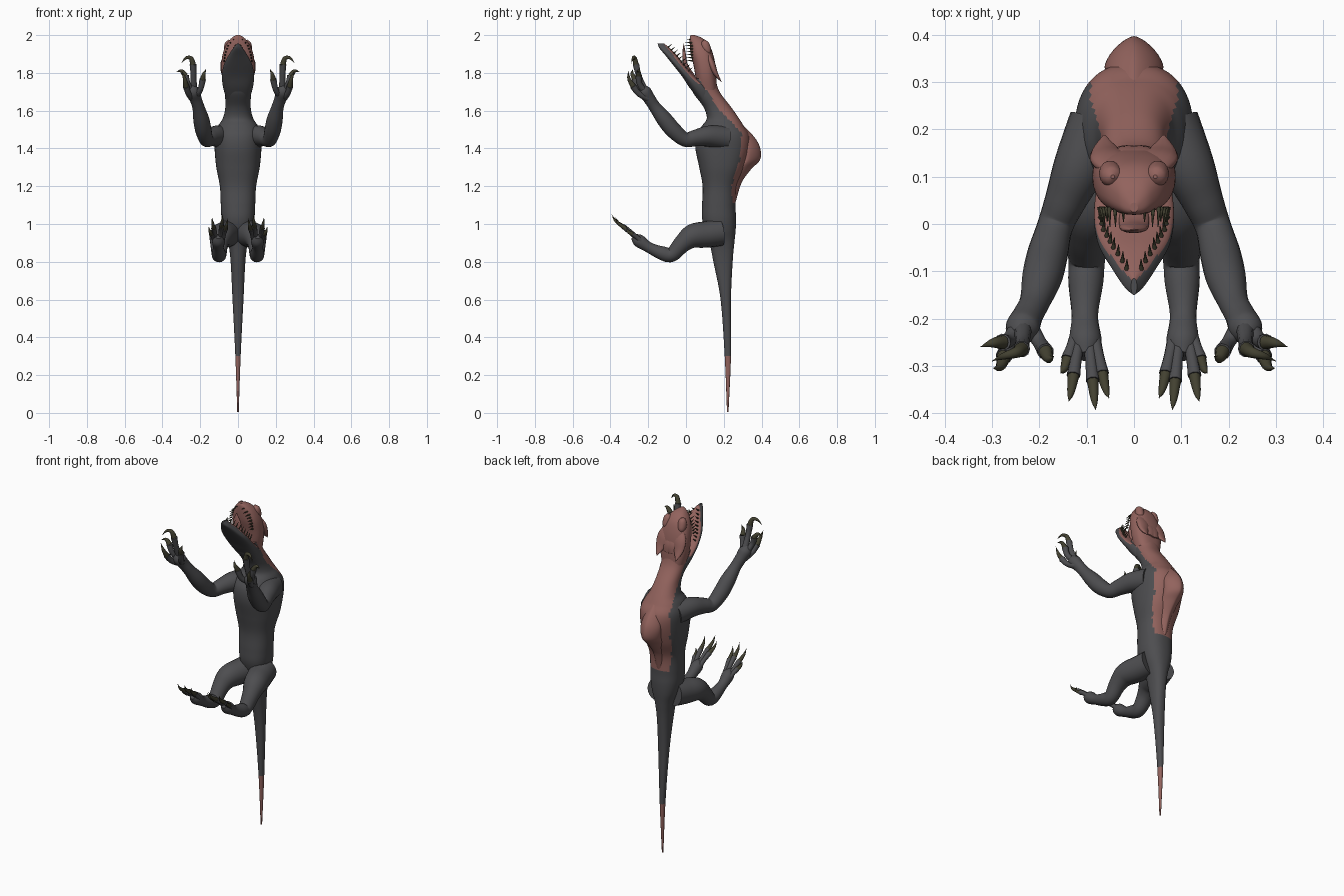
import bpy, bmesh, math
from mathutils import Vector

if "Cube" in bpy.data.objects:
    bpy.data.objects.remove(bpy.data.objects["Cube"])

def material(name, rgb):
    m = bpy.data.materials.new(name)
    m.diffuse_color = (*rgb, 1)
    m.use_nodes = True
    m.node_tree.nodes["Principled BSDF"].inputs["Base Color"].default_value = m.diffuse_color
    return m

MATS = [material("charcoal hide", (0.075, 0.075, 0.08)),
        material("rust red hide", (0.29, 0.125, 0.11)),
        material("olive black claw", (0.055, 0.052, 0.03))]
GREY, RED, CLAW = 0, 1, 2

def smooth_path(keys, steps):
    """Catmull-Rom resampling of 4-number keys."""
    pts = [Vector(k) for k in keys]
    out = []
    for i in range(len(pts) - 1):
        p0, p1, p2 = pts[max(i - 1, 0)], pts[i], pts[i + 1]
        p3 = pts[min(i + 2, len(pts) - 1)]
        for s in range(steps):
            t = s / steps
            out.append(0.5 * (2 * p1 + (p2 - p0) * t + (2 * p0 - 5 * p1 + 4 * p2 - p3) * t * t
                              + (3 * p1 - p0 - 3 * p2 + p3) * t ** 3))
    return out + [pts[-1]]

def skin(bm, rings, mat):
    """Join rings of coordinates with quads and close both ends."""
    vs = [[bm.verts.new(c) for c in r] for r in rings]
    n = len(vs[0])
    faces = [bm.faces.new((a[j], a[(j + 1) % n], b[(j + 1) % n], b[j]))
             for a, b in zip(vs, vs[1:]) for j in range(n)]
    faces += [bm.faces.new(vs[0][::-1]), bm.faces.new(vs[-1])]
    for f in faces:
        f.material_index = mat

def loft(bm, keys, mat=GREY, power=2.2, steps=6, n=36):
    """Level sections: each key is z, front y, back y, half width."""
    rings = []
    for z, yf, yb, w in smooth_path(keys, steps):
        ring = []
        for j in range(n):
            a = 2 * math.pi * j / n
            c, s = math.cos(a), math.sin(a)
            ring.append((w * math.copysign(abs(c) ** (2 / power), c),
                         (yf + yb) / 2 + (yb - yf) / 2 * math.copysign(abs(s) ** (2 / power), s), z))
        rings.append(ring)
    skin(bm, rings, mat)

def tube(bm, keys, mat=GREY, steps=5, n=14, flat=1.0):
    """Round limb: each key is x, y, z, radius."""
    path = smooth_path(keys, steps)
    pos = [p.to_3d() for p in path]
    normal, rings = Vector((1, 0, 0.01)), []
    for i, p in enumerate(path):
        t = (pos[min(i + 1, len(pos) - 1)] - pos[max(i - 1, 0)]).normalized()
        normal = (normal - t * normal.dot(t)).normalized()
        side = t.cross(normal)
        r = max(p[3], 0.0008)
        rings.append([pos[i] + r * (normal * math.cos(2 * math.pi * j / n)
                      + side * flat * math.sin(2 * math.pi * j / n)) for j in range(n)])
    skin(bm, rings, mat)

def part(name, build, mirror=False, rule=None):
    bm = bmesh.new()
    build(bm)
    bmesh.ops.recalc_face_normals(bm, faces=bm.faces)
    bm.normal_update()
    for f in bm.faces:
        f.smooth = len(f.verts) == 4
        if rule:
            f.material_index = rule(f.calc_center_median(), f.normal)
    me = bpy.data.meshes.new(name)
    bm.to_mesh(me)
    bm.free()
    for m in MATS:
        me.materials.append(m)
    ob = bpy.data.objects.new(name, me)
    bpy.context.collection.objects.link(ob)
    if mirror:
        ob.modifiers.new("mirror", 'MIRROR').use_mirror_merge = False
    return ob

def lerp_table(table, v):
    for (a, fa), (b, fb) in zip(table, table[1:]):
        if v <= b:
            return fa + (fb - fa) * (v - a) / (b - a)
    return table[-1][1]

# Tail, torso and neck; red back and red tail tip
EDGE = [(1.1, 0.245), (1.2, 0.24), (1.34, 0.285), (1.48, 0.295), (1.53, 0.25), (1.6, 0.18), (1.78, 0.06)]
def body_colour(c, n):
    if c.z < 0.31:
        return RED
    return RED if c.z > 1.11 and c.y > lerp_table(EDGE, c.z) else GREY

part("body", lambda bm: loft(bm, [
    (0.005, .217, .225, .004), (.3, .205, .238, .014), (.6, .183, .238, .029), (.8, .145, .247, .039),
    (.9, .125, .256, .052), (.97, .10, .263, .075), (1.03, .085, .265, .087), (1.1, .085, .262, .091),
    (1.2, .088, .268, .096), (1.3, .07, .31, .115), (1.4, .05, .338, .124), (1.47, .055, .335, .124),
    (1.52, .085, .305, .105), (1.56, .11, .28, .08), (1.62, .092, .238, .067), (1.7, .035, .178, .07),
    (1.77, .02, .155, .075)], power=2.3, steps=8, n=56), rule=body_colour)

# Raised spine ridge over the shoulders
part("back_ridge", lambda bm: loft(bm, [
    (1.54, .22, .285, .03), (1.46, .26, .362, .05), (1.4, .27, .393, .062), (1.34, .26, .392, .058),
    (1.29, .23, .345, .05), (1.22, .2, .295, .04), (1.12, .2, .264, .03)], RED, power=1.5))

# Skull, brows and rear frill
part("skull", lambda bm: loft(bm, [
    (2.0, .025, .045, .008), (1.985, .02, .085, .034), (1.95, .02, .122, .062), (1.9, .025, .143, .081),
    (1.84, .04, .156, .088), (1.78, .05, .16, .085), (1.71, .06, .165, .07)], RED, power=2.5))

def brow(bm):
    tube(bm, [(.045, .10, 1.975, .004), (.047, .10, 1.96, .02), (.049, .105, 1.935, .025),
              (.051, .115, 1.91, .02), (.052, .12, 1.89, .004)], RED)
part("brows", brow, mirror=True)

def frill(bm):
    tube(bm, [(.035, .115, 1.90, .03), (.05, .135, 1.85, .042), (.06, .155, 1.80, .03),
              (.063, .188, 1.752, .002)], RED, flat=.45)
    tube(bm, [(0, .12, 1.88, .04), (.01, .145, 1.82, .045), (.02, .158, 1.775, .022)], RED, flat=.4)
part("frill", frill, mirror=True)

# Lower jaw, red on the inside
JAW = [(1.955, -.15, -.115, .006), (1.93, -.14, -.085, .026), (1.89, -.107, -.045, .052), (1.84, -.067, -.005, .076),
       (1.78, -.02, .05, .085), (1.72, .02, .12, .078), (1.66, .07, .14, .06)]
part("lower_jaw", lambda bm: loft(bm, JAW, power=2.6),
     rule=lambda c, n: RED if n.y > .25 and c.z > 1.74 else GREY)

part("tongue", lambda bm: tube(bm, [(0, .04, 1.78, .03), (0, .0, 1.84, .032), (0, -.01, 1.9, .027),
     (0, -.012, 1.955, .003)], RED, flat=.35))

# Teeth along both jaw rims
def teeth(bm):
    for i in range(9):
        z = 1.935 - i * .0155
        w = lerp_table([(1.78, .077), (1.84, .066), (1.89, .043), (1.93, .018), (1.955, .006)], z)
        y = lerp_table([(1.78, .04), (1.84, -.012), (1.89, -.052), (1.93, -.09), (1.955, -.12)], z)
        tube(bm, [(w, y, z, .005), (w * .95, y + .022, z + .018, .0005)], CLAW, steps=1, n=6)
    for i in range(8):
        z = 1.975 - i * .016
        w = lerp_table([(1.84, .076), (1.9, .068), (1.95, .05), (1.985, .012)], z)
        length = .032 if i in (1, 2) else .022
        tube(bm, [(w, .036, z, .005), (w * .97, .026 - length, z + .004, .0005)], CLAW, steps=1, n=6)
part("teeth", teeth, mirror=True)

# Arms
part("arms", lambda bm: tube(bm, [
    (.075, .21, 1.455, .065), (.115, .12, 1.465, .056), (.145, .05, 1.455, .044), (.167, -.005, 1.447, .038),
    (.183, -.065, 1.495, .043), (.195, -.115, 1.555, .042), (.21, -.165, 1.62, .032),
    (.225, -.195, 1.665, .032), (.237, -.222, 1.705, .035), (.24, -.232, 1.735, .015)], n=20), mirror=True)

def digit(bm, flesh, claw, r):
    """Fleshy digit with a knuckle swelling, then a tapered claw."""
    tube(bm, [(*p, r * k) for p, k in zip(flesh, (1.1, .85, 1))], n=10)
    path = [flesh[-1]] + claw
    tube(bm, [(*p, r * .85 * (1 - i / (len(path) - 1)) ** .7) for i, p in enumerate(path)], CLAW, n=10)

# Hands: four clawed fingers
FINGERS = [
    ([(.24, -.21, 1.69), (.265, -.245, 1.74), (.278, -.25, 1.785)], [(.30, -.252, 1.81), (.325, -.26, 1.805)]),
    ([(.235, -.22, 1.71), (.236, -.25, 1.785), (.238, -.265, 1.845)],
     [(.25, -.272, 1.878), (.277, -.28, 1.878), (.30, -.29, 1.85)]),
    ([(.225, -.21, 1.68), (.2, -.25, 1.71), (.187, -.27, 1.765)], [(.18, -.285, 1.795), (.17, -.28, 1.82)]),
    ([(.24, -.2, 1.665), (.262, -.25, 1.69), (.275, -.28, 1.73)], [(.283, -.302, 1.77), (.298, -.305, 1.81)])]
def hands(bm):
    for flesh, claw in FINGERS:
        digit(bm, flesh, claw, .018)
part("fingers", hands, mirror=True)

# Legs, tucked forward
part("legs", lambda bm: tube(bm, [
    (.045, .185, .955, .07), (.065, .11, .945, .07), (.088, .035, .935, .064), (.099, -.02, .895, .048),
    (.1, -.075, .838, .039), (.102, -.125, .845, .037), (.104, -.195, .875, .028),
    (.103, -.25, .912, .034), (.103, -.28, .935, .016)], n=20), mirror=True)

# Feet: four clawed toes
def feet(bm):
    for x, y, z in [(.155, -.315, .985), (.138, -.375, 1.035), (.081, -.393, 1.05), (.053, -.368, 1.03)]:
        a, b = Vector((.103 + (x - .103) * .3, -.23, .9)), Vector((x, y, z))
        m1, m2, m3 = (a.lerp(b, t) - Vector((0, k, k)) for t, k in ((.35, 0), (.6, .004), (.82, .008)))
        digit(bm, [tuple(a), tuple(m1), tuple(m2)], [tuple(m3), tuple(b)], .0145)
part("toes", feet, mirror=True)
